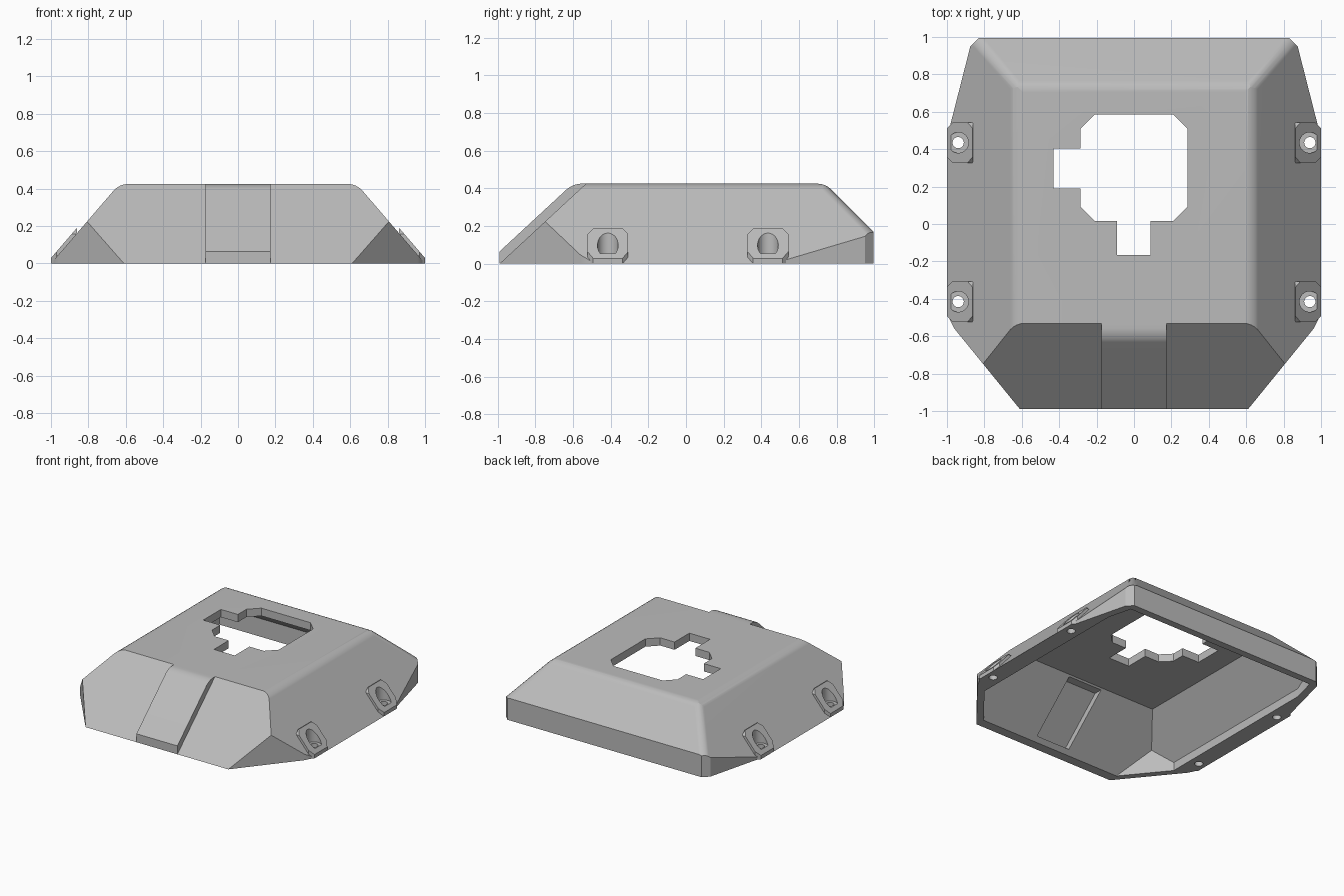
import bpy, bmesh, math
from mathutils import Vector

cube = bpy.data.objects.get("Cube")
if cube:
    bpy.data.objects.remove(cube, do_unlink=True)

grey = bpy.data.materials.new("plain grey")
grey.use_nodes = True
colour = (0.5, 0.5, 0.5, 1)
grey.diffuse_color = colour
grey.node_tree.nodes["Principled BSDF"].inputs["Base Color"].default_value = colour


# Planes are (outward normal, distance) pairs
def plane(normal, point):
    n = Vector(normal).normalized()
    return n, n.dot(Vector(point))


def wall(p, q):
    return plane((q[1] - p[1], p[0] - q[0], 0), (*p, 0))


def mirrored(planes):
    return planes + [(Vector((-n.x, n.y, n.z)), d) for n, d in planes]


def rounded(a, b, radius, steps=5):
    """Planes tangent to a cylinder that rounds the edge between a and b."""
    (n1, d1), (n2, d2) = a, b
    k = n1.dot(n2)
    e1, e2 = d1 - radius, d2 - radius
    centre = ((e1 - k * e2) * n1 + (e2 - k * e1) * n2) / (1 - k * k)
    planes = []
    for i in range(1, steps):
        n = n1.lerp(n2, i / steps).normalized()
        planes.append((n, n.dot(centre) + radius))
    return planes


def add_object(name, bm):
    bmesh.ops.recalc_face_normals(bm, faces=bm.faces)
    mesh = bpy.data.meshes.new(name)
    bm.to_mesh(mesh)
    bm.free()
    mesh.materials.append(grey)
    obj = bpy.data.objects.new(name, mesh)
    bpy.context.collection.objects.link(obj)
    return obj


def convex(name, planes):
    """Cut a large block down by every plane."""
    bm = bmesh.new()
    bmesh.ops.create_cube(bm, size=4)
    for n, d in planes:
        cut = bmesh.ops.bisect_plane(bm, geom=bm.verts[:] + bm.edges[:] + bm.faces[:],
                                     dist=1e-5, plane_co=n * d, plane_no=n, clear_outer=True)
        edges = [e for e in cut["geom_cut"] if isinstance(e, bmesh.types.BMEdge) and e.is_boundary]
        if edges:
            bmesh.ops.edgeloop_fill(bm, edges=edges)
    return add_object(name, bm)


def box(x0, x1, y0, y1, z0, z1):
    return [plane((-1, 0, 0), (x0, 0, 0)), plane((1, 0, 0), (x1, 0, 0)),
            plane((0, -1, 0), (0, y0, 0)), plane((0, 1, 0), (0, y1, 0)),
            plane((0, 0, -1), (0, 0, z0)), plane((0, 0, 1), (0, 0, z1))]


def cylinder(name, x, y, radius, z0, z1):
    bm = bmesh.new()
    bmesh.ops.create_cone(bm, cap_ends=True, segments=32, radius1=radius,
                          radius2=radius, depth=z1 - z0)
    bmesh.ops.translate(bm, vec=(x, y, (z0 + z1) / 2), verts=bm.verts)
    return add_object(name, bm)


def combine(target, other, operation):
    mod = target.modifiers.new(operation, "BOOLEAN")
    mod.operation, mod.solver, mod.object = operation, "EXACT", other
    bpy.context.view_layer.objects.active = target
    bpy.ops.object.modifier_apply(modifier=mod.name)
    bpy.data.objects.remove(other, do_unlink=True)


SIDE, FRONT = (1, 0, 0.86), (0, -1, 1.08)
FRONT_SLOPE = (0, -1.0, 1.08)
HEIGHT, BACK = 0.425, 0.995

# Outer body
top = plane((0, 0, 1), (0, 0, HEIGHT))
side = plane(SIDE, (1, 0, 0))
back = plane((0, 1, 1), (0, 0.74, HEIGHT))
front = plane(FRONT, (0, -0.99, 0))
half = [side, wall((0.61, -0.99), (0.96, -0.56)), wall((0.96, -0.56), (1, -0.48)),
        wall((1, 0.46), (0.875, 0.95)), wall((0.875, 0.95), (0.83, BACK))]
half += rounded(top, side, 0.11) + rounded(side, back, 0.08)
shell = convex("cover_shell", box(-1, 1, -0.99, BACK, 0, HEIGHT) + [front, back]
               + mirrored(half) + rounded(top, back, 0.11))

# Raised strip down the front slope
strip_slope = plane(FRONT, (0, -0.99, 0.065))
strip = convex("front_strip", box(-0.175, 0.175, -0.99, -0.3, 0, HEIGHT)
               + [strip_slope] + rounded(top, strip_slope, 0.13))
combine(shell, strip, "UNION")

# Screw pads on the sloping sides
screws = [(sx * 0.94, y) for sx in (-1, 1) for y in (-0.415, 0.435)]
for x, y in screws:
    pad = box(0.86, 1, y - 0.108, y + 0.108, 0, 0.187) + [plane(SIDE, (1.025, 0, 0))]
    for sy in (-1, 1):
        pad.append(plane((0, sy, 1), (0, y + sy * 0.078, 0.187)))
        pad.append(plane((1, sy, 0), (1, y + sy * 0.078, 0)))
    if x < 0:
        pad = [(Vector((-n.x, n.y, n.z)), d) for n, d in pad]
    combine(shell, convex("screw_pad", pad), "UNION")

# Hollow inside, with a wider rim along the sides
inner_half = [plane(SIDE, (0.92, 0, 0)), plane((1, 0, 0), (0.865, 0, 0)),
              wall((0.57, -0.96), (0.92, -0.53)), wall((0.94, 0.46), (0.815, 0.95))]
cavity = convex("cavity", box(-1, 1, -0.95, 0.94, -0.1, 0.365) + mirrored(inner_half)
                + [plane(FRONT, (0, -0.915, 0)), plane((0, 1, 1), (0, 0.69, 0.39))])
combine(shell, cavity, "DIFFERENCE")

# Pocket behind the strip
pocket = convex("strip_pocket", box(-0.145, 0.145, -0.95, -0.45, 0.03, 0.355)
                + [plane(FRONT, (0, -0.915, 0.06))])
combine(shell, pocket, "DIFFERENCE")

# Top opening: chamfered square with two notches
opening = box(-0.285, 0.285, 0.015, 0.585, 0.2, 0.6)
opening += mirrored([plane((1, s, 0), (0.21, 0.3 + s * 0.285, 0)) for s in (-1, 1)])
for planes in (opening, box(-0.43, -0.2, 0.19, 0.405, 0.2, 0.6),
               box(-0.09, 0.087, -0.165, 0.1, 0.2, 0.6)):
    combine(shell, convex("opening", planes), "DIFFERENCE")

# Screw holes with counterbores
for x, y in screws:
    combine(shell, cylinder("counterbore", x, y, 0.055, 0.055, 0.4), "DIFFERENCE")
    combine(shell, cylinder("screw_hole", x, y, 0.03, -0.1, 0.2), "DIFFERENCE")

# Smooth the rounded edges only
bpy.ops.object.select_all(action="DESELECT")
shell.select_set(True)
bpy.context.view_layer.objects.active = shell
bpy.ops.object.shade_smooth_by_angle(angle=math.radians(18))
weighted = shell.modifiers.new("flat faces", "WEIGHTED_NORMAL")
weighted.keep_sharp = True
